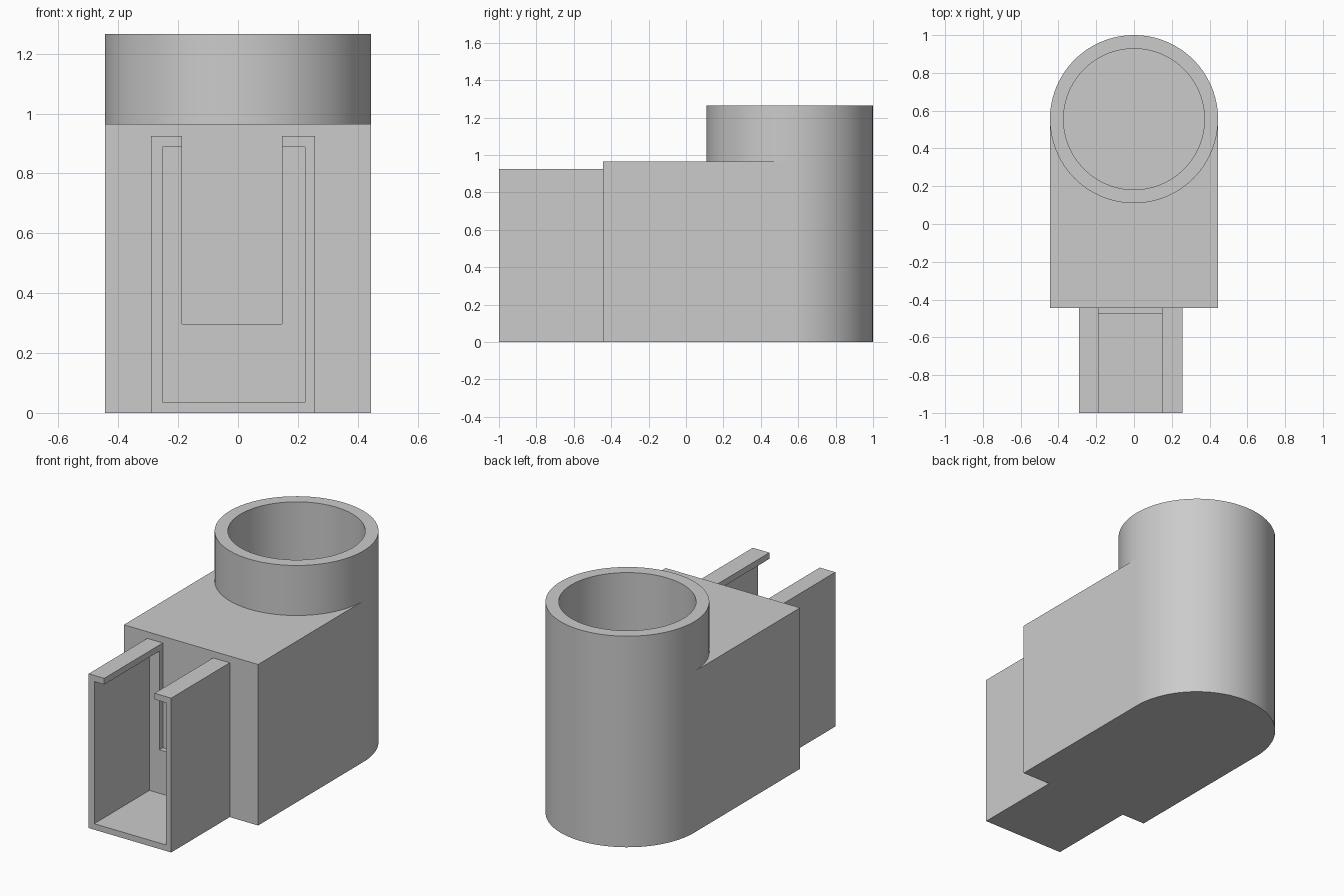
import bpy, bmesh, math
from mathutils import Matrix, Vector

if "Cube" in bpy.data.objects:
    bpy.data.objects.remove(bpy.data.objects["Cube"], do_unlink=True)

grey = bpy.data.materials.new("light_grey")
grey.use_nodes = True
COLOUR = (0.6, 0.6, 0.6, 1)
grey.diffuse_color = COLOUR
grey.node_tree.nodes["Principled BSDF"].inputs["Base Color"].default_value = COLOUR


def finish(name, bm):
    bmesh.ops.recalc_face_normals(bm, faces=bm.faces)
    mesh = bpy.data.meshes.new(name)
    bm.to_mesh(mesh)
    bm.free()
    mesh.materials.append(grey)
    obj = bpy.data.objects.new(name, mesh)
    bpy.context.collection.objects.link(obj)
    return obj


def prism(name, points, direction):
    """Extrude a closed outline of 3D points along a direction."""
    bm = bmesh.new()
    face = bm.faces.new([bm.verts.new(p) for p in points])
    moved = bmesh.ops.extrude_face_region(bm, geom=[face])["geom"]
    verts = [v for v in moved if isinstance(v, bmesh.types.BMVert)]
    bmesh.ops.translate(bm, verts=verts, vec=Vector(direction))
    return finish(name, bm)


R, BORE, CENTRE_Y = 0.445, 0.373, 0.555
BODY_TOP, CUP_TOP, CUP_FLOOR = 0.965, 1.265, 0.074
FRONT, NOSE = -0.445, -1.0

# Block in front of the cup, its rear hollowed to sit inside the cup wall
seat = R - 0.015
arc = [(seat * math.cos(a), CENTRE_Y + seat * math.sin(a), 0)
       for a in (-math.pi * i / 48 for i in range(49))]
prism("body_block", [(-R, FRONT, 0), (R, FRONT, 0), (R, CENTRE_Y, 0)] + arc
      + [(-R, CENTRE_Y, 0)], (0, 0, BODY_TOP))

# Round cup, turned from its wall section
bm = bmesh.new()
section = [(0, 0), (R, 0), (R, CUP_TOP), (BORE, CUP_TOP), (BORE, CUP_FLOOR), (0, CUP_FLOOR)]
verts = [bm.verts.new((0, r, z)) for r, z in section]
edges = [bm.edges.new(pair) for pair in zip(verts, verts[1:])]
bmesh.ops.spin(bm, geom=verts + edges, cent=(0, 0, 0), axis=(0, 0, 1),
               angle=math.tau, steps=96)
bmesh.ops.remove_doubles(bm, verts=bm.verts, dist=0.0001)
bmesh.ops.transform(bm, matrix=Matrix.Translation((0, CENTRE_Y, 0)), verts=bm.verts)
cup = finish("round_cup", bm)
bpy.ops.object.select_all(action="DESELECT")
cup.select_set(True)
bpy.context.view_layer.objects.active = cup
bpy.ops.object.shade_smooth_by_angle(angle=math.radians(30))

# Channel with inward lips, open at the top and front
OUT_L, OUT_R = -0.29, 0.257
IN_L, IN_R = -0.253, 0.223
SLOT_L, SLOT_R = -0.187, 0.147
TOP, LIP, FLOOR = 0.925, 0.888, 0.036
channel = [(OUT_L, 0), (OUT_R, 0), (OUT_R, TOP), (SLOT_R, TOP), (SLOT_R, LIP),
           (IN_R, LIP), (IN_R, FLOOR), (IN_L, FLOOR), (IN_L, LIP),
           (SLOT_L, LIP), (SLOT_L, TOP), (OUT_L, TOP)]
prism("lipped_channel", [(x, NOSE, z) for x, z in channel], (0, FRONT - NOSE, 0))

# Slotted plate closing the rear of the channel
SLOT_BOTTOM = 0.297
plate = [(IN_L, FLOOR), (IN_R, FLOOR), (IN_R, LIP), (SLOT_R, LIP),
         (SLOT_R, SLOT_BOTTOM), (SLOT_L, SLOT_BOTTOM), (SLOT_L, LIP), (IN_L, LIP)]
prism("slotted_plate", [(x, -0.477, z) for x, z in plate], (0, 0.032, 0))
